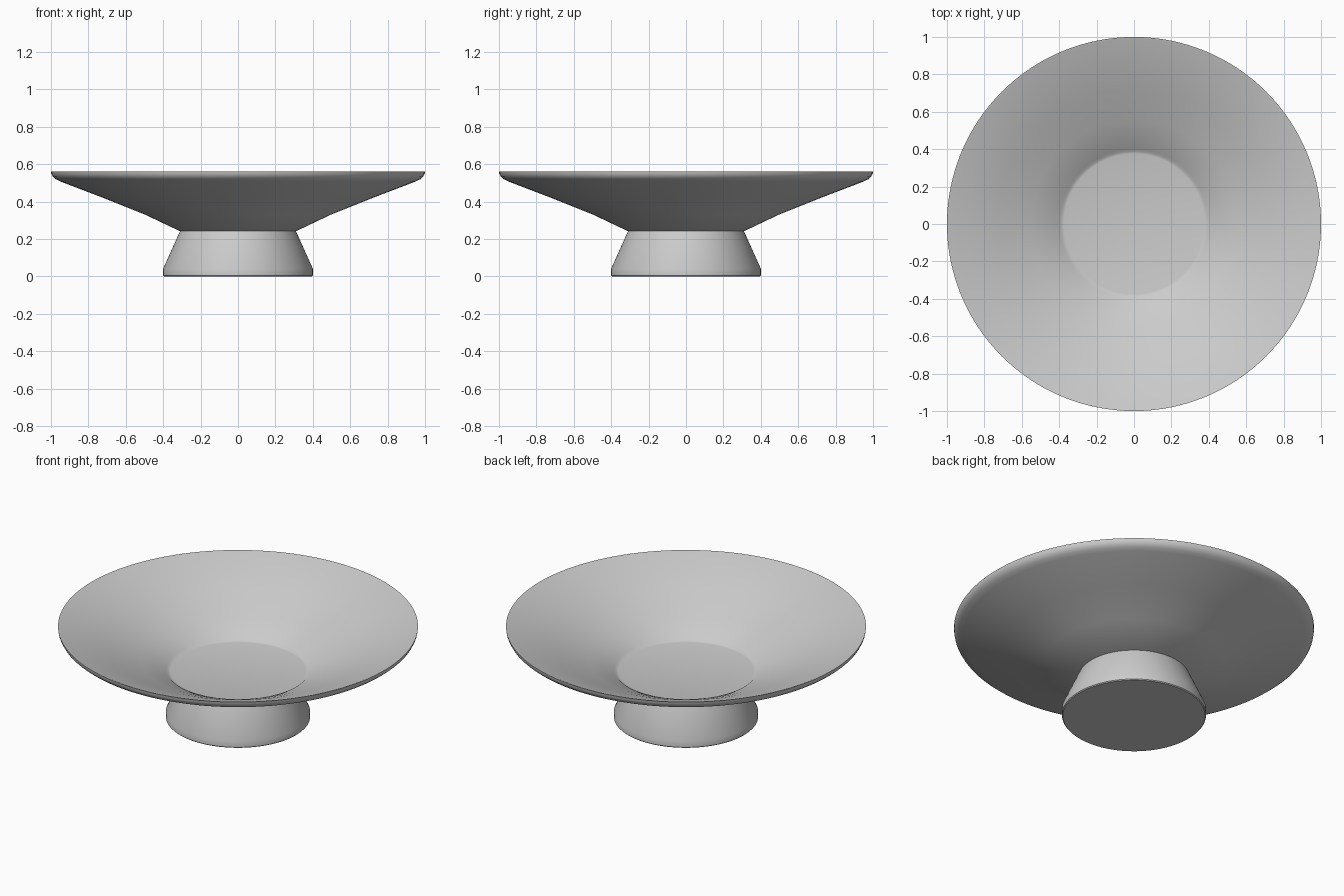
import bpy, bmesh, math

if "Cube" in bpy.data.objects:
    bpy.data.objects.remove(bpy.data.objects["Cube"])

SEGMENTS = 128


def lathe(name, profile):
    """Revolve an (r, z) profile around the z axis."""
    bm = bmesh.new()
    verts = [bm.verts.new((r, 0, z)) for r, z in profile]
    edges = [bm.edges.new(pair) for pair in zip(verts, verts[1:])]
    bmesh.ops.spin(bm, geom=verts + edges, cent=(0, 0, 0), axis=(0, 0, 1),
                   angle=math.tau, steps=SEGMENTS, use_duplicate=False)
    bmesh.ops.remove_doubles(bm, verts=bm.verts, dist=1e-5)
    bmesh.ops.recalc_face_normals(bm, faces=bm.faces)
    mesh = bpy.data.meshes.new(name)
    bm.to_mesh(mesh)
    bm.free()
    obj = bpy.data.objects.new(name, mesh)
    bpy.context.collection.objects.link(obj)
    bpy.ops.object.select_all(action='DESELECT')
    obj.select_set(True)
    bpy.context.view_layer.objects.active = obj
    bpy.ops.object.shade_smooth_by_angle(angle=math.radians(30))
    return obj


# Flared foot: flat base, short upright band, tapered neck (open into the bowl)
lathe("foot", [(0, 0), (0.395, 0), (0.4, 0.005), (0.4, 0.042), (0.31, 0.242)])

# Shallow bowl: underside, rounded lip, sloping inside, flat floor
lathe("bowl", [
    (0, 0.242), (0.31, 0.242), (0.50, 0.332), (0.72, 0.42), (0.95, 0.508),
    (0.975, 0.520), (0.990, 0.533), (0.998, 0.548), (1.0, 0.562),
    (0.99, 0.560), (0.72, 0.446), (0.55, 0.371), (0.40, 0.300),
    (0.388, 0.290), (0.375, 0.287), (0, 0.287)])
